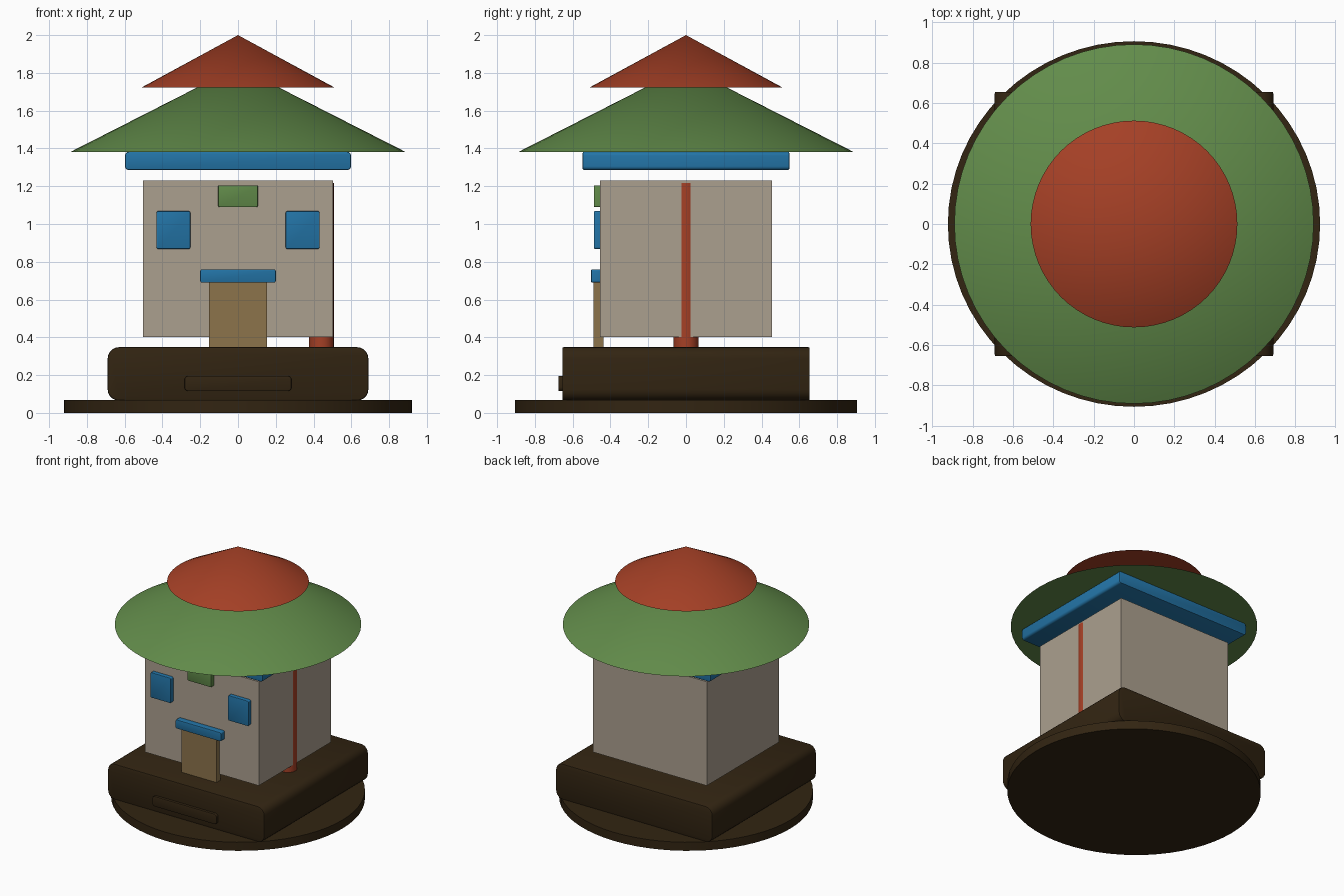
import bpy, bmesh, math
from mathutils import Matrix, Vector

if "Cube" in bpy.data.objects:
    bpy.data.objects.remove(bpy.data.objects["Cube"])


def material(name, rgb):
    m = bpy.data.materials.new(name)
    m.diffuse_color = (*rgb, 1)
    m.use_nodes = True
    m.node_tree.nodes["Principled BSDF"].inputs["Base Color"].default_value = m.diffuse_color
    return m


STONE = material("warm_grey", (0.41, 0.35, 0.275))
GREEN = material("leaf_green", (0.122, 0.262, 0.069))
RED = material("brick_red", (0.376, 0.051, 0.019))
BLUE = material("blue", (0.017, 0.178, 0.392))
EARTH = material("dark_brown", (0.032, 0.018, 0.006))
WOOD = material("tan_wood", (0.262, 0.172, 0.071))


def finish(bm, name, mat):
    bmesh.ops.recalc_face_normals(bm, faces=bm.faces)
    mesh = bpy.data.meshes.new(name)
    bm.to_mesh(mesh)
    bm.free()
    mesh.materials.append(mat)
    ob = bpy.data.objects.new(name, mesh)
    bpy.context.collection.objects.link(ob)
    bpy.ops.object.select_all(action='DESELECT')
    ob.select_set(True)
    bpy.context.view_layer.objects.active = ob
    bpy.ops.object.shade_smooth_by_angle(angle=math.radians(35))
    return ob


def box(name, x, y, z, mat, radius=0, edge=0):
    """Box over (min, max) ranges; radius rounds the front outline, edge softens the rims."""
    bm = bmesh.new()
    size = [b - a for a, b in (x, y, z)]
    mid = [(a + b) / 2 for a, b in (x, y, z)]
    bmesh.ops.create_cube(bm, size=1, matrix=Matrix.Translation(mid) @ Matrix.Diagonal((*size, 1)))
    if radius:
        along_y = [e for e in bm.edges
                   if abs((e.verts[0].co - e.verts[1].co).normalized().y) > 0.9]
        bmesh.ops.bevel(bm, geom=along_y, offset=radius, segments=5, profile=0.5, affect='EDGES')
    if edge:
        rims = [e for e in bm.edges if e.calc_face_angle(0) > math.radians(40)]
        bmesh.ops.bevel(bm, geom=rims, offset=edge, segments=2, profile=0.5, affect='EDGES')
    return finish(bm, name, mat)


def cone(name, r1, r2, z0, z1, mat, x=0, sy=1, segments=64):
    bm = bmesh.new()
    place = Matrix.Translation((x, 0, (z0 + z1) / 2)) @ Matrix.Diagonal((1, sy, 1, 1))
    bmesh.ops.create_cone(bm, cap_ends=True, segments=segments, radius1=r1, radius2=r2,
                          depth=z1 - z0, matrix=place)
    return finish(bm, name, mat)


# Ground disc and plinth
cone("ground_disc", 0.922, 0.922, 0, 0.068, EARTH, sy=0.982)
box("plinth", (-0.69, 0.69), (-0.655, 0.655), (0.065, 0.348), EARTH, 0.06, 0.008)
box("plinth_plaque", (-0.283, 0.283), (-0.675, -0.64), (0.115, 0.196), EARTH, 0.022, 0.004)

# House body with the pole set into its right wall
box("walls", (-0.502, 0.502), (-0.455, 0.455), (0.402, 1.23), STONE)
cone("pole", 0.065, 0.065, 0.34, 1.217, RED, x=0.442, segments=32)

# Front details
box("door", (-0.154, 0.154), (-0.491, -0.438), (0.345, 0.692), WOOD)
box("door_canopy", (-0.2, 0.2), (-0.502, -0.44), (0.69, 0.76), BLUE, 0.01, 0.004)
for side, name in ((-1, "left_window"), (1, "right_window")):
    cx = side * 0.342
    box(name, (cx - 0.09, cx + 0.09), (-0.487, -0.44), (0.868, 1.068), BLUE, 0.01, 0.004)
box("sign_plate", (-0.105, 0.105), (-0.487, -0.44), (1.09, 1.205), GREEN, 0.007, 0.004)

# Eave board and stacked conical roofs
box("eave_board", (-0.598, 0.598), (-0.547, 0.547), (1.286, 1.382), BLUE, 0.02, 0.006)
cone("lower_roof", 0.89, 0, 1.38, 1.833, GREEN)
cone("upper_roof", 0.512, 0, 1.722, 2.0, RED)
